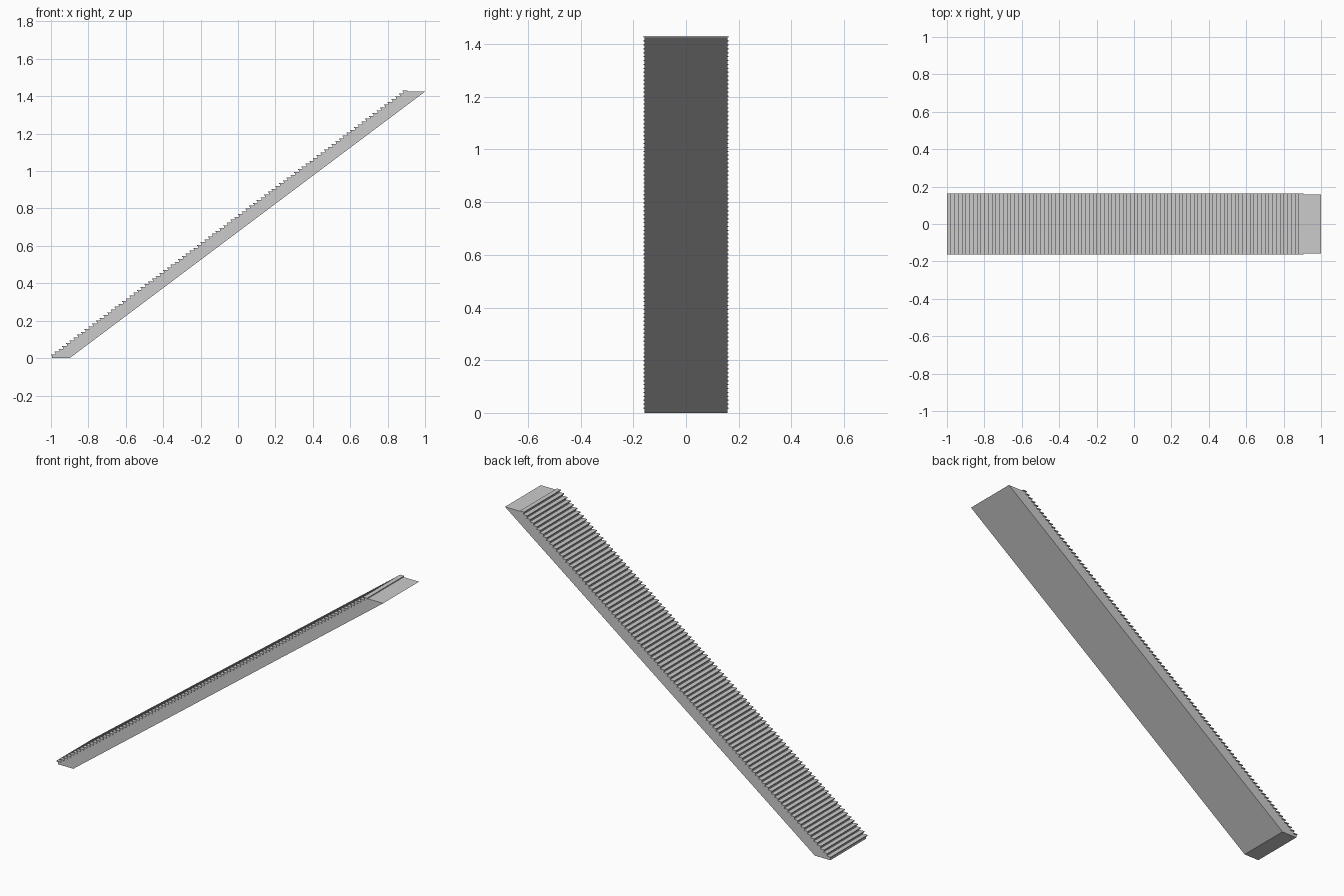
import bpy, bmesh

if "Cube" in bpy.data.objects:
    bpy.data.objects.remove(bpy.data.objects["Cube"])

STEPS = 95
RUN, RISE = 0.02, 0.015
NOSE, THICK = 0.005, 0.005
X0 = -1.0 + NOSE
HALF_BODY, HALF_TREAD = 0.157, 0.162
TOP = STEPS * RISE


def add_object(name, bm):
    bmesh.ops.recalc_face_normals(bm, faces=bm.faces[:])
    me = bpy.data.meshes.new(name)
    bm.to_mesh(me)
    bm.free()
    ob = bpy.data.objects.new(name, me)
    bpy.context.collection.objects.link(ob)
    return ob


# Stepped stair body: side profile extruded across the width
profile = [(X0, 0)]
for i in range(STEPS):
    z = (i + 1) * RISE
    profile += [(X0 + i * RUN, z)] if i == 0 else [(X0 + i * RUN, z - RISE), (X0 + i * RUN, z)]
profile += [(1.0, TOP), (-0.9, 0)]
bm = bmesh.new()
face = bm.faces.new([bm.verts.new((x, -HALF_BODY, z)) for x, z in profile])
out = bmesh.ops.extrude_face_region(bm, geom=[face])
moved = [v for v in out["geom"] if isinstance(v, bmesh.types.BMVert)]
bmesh.ops.translate(bm, verts=moved, vec=(0, 2 * HALF_BODY, 0))
add_object("stair_body", bm)

# Thin treads overhanging the body at the front and sides
bm = bmesh.new()
depth = RUN + NOSE
for i in range(STEPS):
    made = bmesh.ops.create_cube(bm, size=1)["verts"]
    bmesh.ops.scale(bm, verts=made, vec=(depth, 2 * HALF_TREAD, THICK))
    bmesh.ops.translate(bm, verts=made, vec=(
        -1.0 + i * RUN + depth / 2, 0, (i + 1) * RISE + THICK / 2))
add_object("stair_treads", bm)
